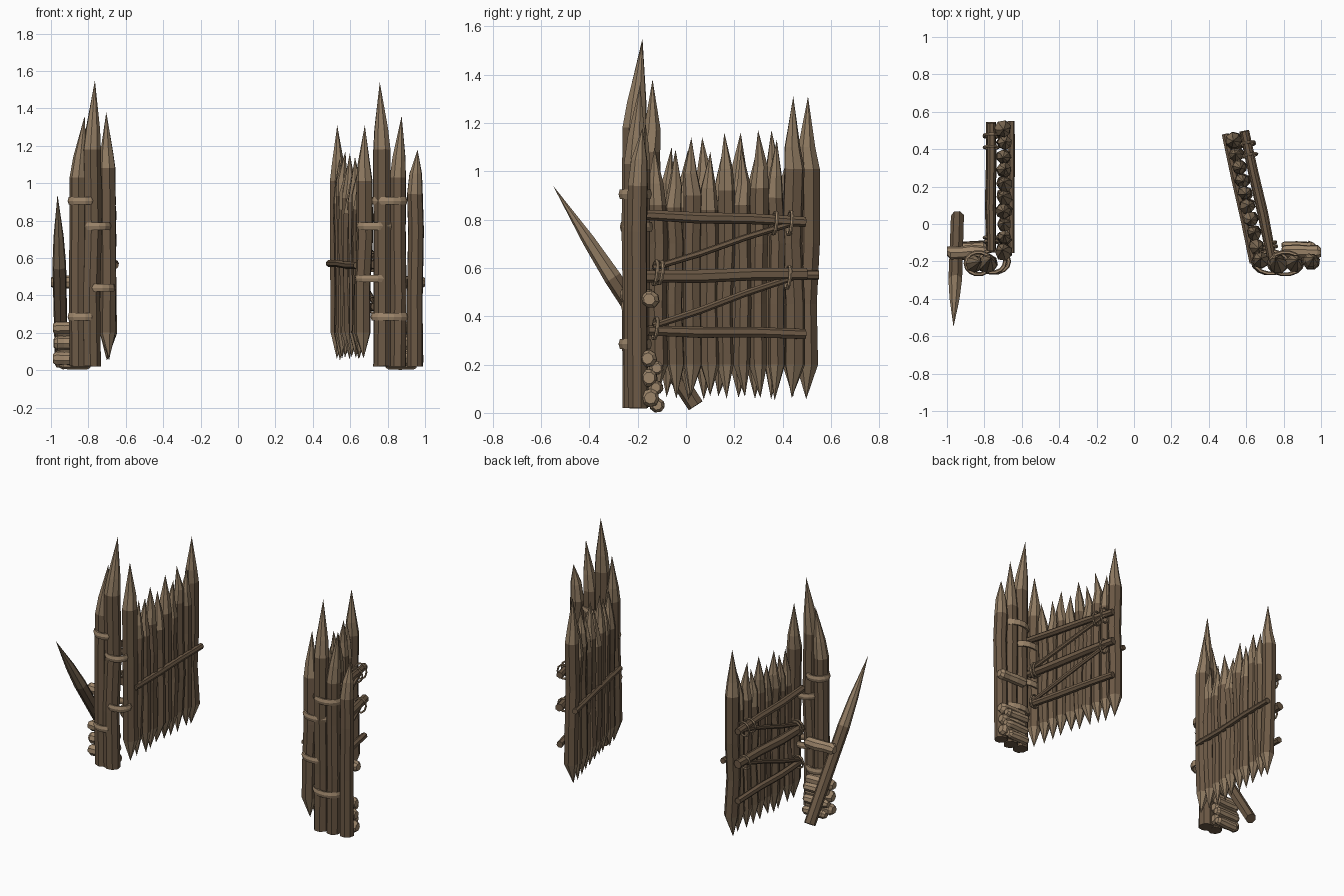
import bpy, bmesh, math, random
from mathutils import Vector as V

if "Cube" in bpy.data.objects:
    bpy.data.objects.remove(bpy.data.objects["Cube"])

random.seed(4)


def material(name, rgb):
    m = bpy.data.materials.new(name)
    m.diffuse_color = (*rgb, 1)
    m.use_nodes = True
    m.node_tree.nodes["Principled BSDF"].inputs["Base Color"].default_value = m.diffuse_color
    return m


MATS = [material("dark bark", (0.150, 0.100, 0.060)),
        material("cut wood", (0.275, 0.195, 0.120)),
        material("rope", (0.335, 0.235, 0.145))]
BARK, CUT, ROPE = 0, 1, 2


def finish(name, bm):
    bmesh.ops.recalc_face_normals(bm, faces=bm.faces)
    me = bpy.data.meshes.new(name)
    bm.to_mesh(me)
    bm.free()
    for m in MATS:
        me.materials.append(m)
    ob = bpy.data.objects.new(name, me)
    bpy.context.collection.objects.link(ob)


def log(name, pts, radii, cols, sides=8, wobble=0.06):
    """Faceted tube through points; a zero radius makes a sharp tip."""
    bm = bmesh.new()
    pts = [V(p) for p in pts]
    d = (pts[-1] - pts[0]).normalized()
    a = d.cross(V((0, 1, 0)) if abs(d.y) < 0.8 else V((0, 0, 1))).normalized()
    b = d.cross(a)
    turn = random.random()
    lump = [1 + random.uniform(-wobble, wobble) for _ in range(sides)]
    rings = []
    for p, r in zip(pts, radii):
        if r == 0:
            rings.append([bm.verts.new(p)] * sides)
            continue
        ring = []
        for i in range(sides):
            t = 2 * math.pi * (i + turn) / sides
            ring.append(bm.verts.new(p + (a * math.cos(t) + b * math.sin(t)) * r * lump[i]))
        rings.append(ring)
    for k in range(len(rings) - 1):
        lo, hi = rings[k], rings[k + 1]
        for i in range(sides):
            j = (i + 1) % sides
            f = bm.faces.new(dict.fromkeys((lo[i], lo[j], hi[j], hi[i])))
            f.material_index = cols[k]
    for k, c in ((0, cols[0]), (-1, cols[-1])):
        if radii[k] > 0:
            bm.faces.new(rings[k]).material_index = c
    finish(name, bm)


def rope_loop(name, c, a, b, thick, high, n=14):
    """Closed oval band round centre c with half axes a and b."""
    bm = bmesh.new()
    c, a, b = V(c), V(a), V(b)
    nrm = a.cross(b).normalized()
    rings = []
    for i in range(n):
        t = 2 * math.pi * i / n
        out = a * math.cos(t) + b * math.sin(t)
        o = out.normalized()
        rings.append([bm.verts.new(c + out + o * thick * math.cos(s * math.pi / 3)
                                   + nrm * high * math.sin(s * math.pi / 3)) for s in range(6)])
    for i in range(n):
        for s in range(6):
            p, q, s2 = rings[i], rings[(i + 1) % n], (s + 1) % 6
            bm.faces.new((p[s], q[s], q[s2], p[s2])).material_index = ROPE
    finish(name, bm)


# Front posts: x, y, radius, shoulder z, tip x, tip y, tip z
POSTS = [(-0.855, -0.21, 0.046, 1.05, -0.82, -0.20, 1.36),
         (-0.782, -0.215, 0.049, 1.20, -0.765, -0.18, 1.55),
         (0.77, -0.215, 0.049, 1.20, 0.758, -0.18, 1.54),
         (0.855, -0.21, 0.048, 1.05, 0.875, -0.19, 1.36),
         (0.945, -0.20, 0.044, 0.96, 0.96, -0.18, 1.18)]
for x, y, r, sh, tx, ty, tz in POSTS:
    j = lambda: random.uniform(-0.006, 0.006)
    log("front_post",
        [(x, y, 0.02), (x + j(), y + j(), 0.4), (x + j(), y + j(), 0.75),
         (x, y, sh - 0.02), (x + (tx - x) * 0.3, y + (ty - y) * 0.3, sh + 0.09), (tx, ty, tz)],
        [r, r, r, r, r * 0.8, 0], [BARK, BARK, BARK, CUT, CUT])

# Rope bindings round pairs of front posts
for x, y, z, rx in [(-0.832, -0.21, 0.905, 0.068), (-0.757, -0.20, 0.77, 0.068),
                    (-0.743, -0.20, 0.44, 0.075), (-0.832, -0.21, 0.285, 0.068),
                    (0.81, -0.21, 0.905, 0.085), (0.733, -0.205, 0.77, 0.088),
                    (0.725, -0.205, 0.49, 0.088), (0.81, -0.21, 0.285, 0.09)]:
    rope_loop("post_binding", (x, y, z), (rx, 0, 0), (0, 0.06, 0), 0.011, 0.023)


def gate_leaf(side, ox, oy, ax, ay, tip_first):
    axis = V((ax, ay, 0)).normalized()
    outer = V((axis.y, -axis.x, 0)) * side

    def P(u, w, z):
        return V((ox, oy, 0)) + axis * u + outer * w + V((0, 0, z))

    # Double-pointed stakes
    tips = [tip_first, 1.10, 1.09, 1.14, 1.08, 1.16, 1.10, 1.17, 1.13, 1.31]
    n = len(tips)
    for i, tz in enumerate(tips):
        u = 0.65 * i / (n - 1)
        end = i in (0, n - 1)
        r = 0.045 if end else random.uniform(0.036, 0.041)
        sh = tz - (0.30 if end else 0.24)
        j = lambda s=0.007: random.uniform(-s, s)
        log("gate_stake",
            [P(u + j(0.012), j(), 0.05 + abs(j(0.02))), P(u + j(), j(), 0.20), P(u + j(), j(), 0.45),
             P(u + j(), j(), 0.7), P(u + j(), j(), sh), P(u + j(), j(), sh + 0.09), P(u + j(0.014), j(0.01), tz)],
            [0, r, r * 0.97, r, r, r * 0.78, 0], [CUT, BARK, BARK, BARK, CUT, CUT], 7)

    # Outer crossbars, inner crossbar and two thin braces: u0, z0, u1, z1, offset, radius
    for name, u0, z0, u1, z1, w, r in [
            ("gate_crossbar", 0.0, 0.82, 0.685, 0.79, 0.066, 0.024),
            ("gate_crossbar", 0.01, 0.565, 0.69, 0.575, 0.068, 0.030),
            ("gate_crossbar", 0.02, 0.34, 0.685, 0.325, 0.066, 0.024),
            ("inner_crossbar", -0.01, 0.56, 0.695, 0.57, -0.038, 0.021),
            ("gate_brace", 0.04, 0.60, 0.63, 0.785, 0.070, 0.015),
            ("gate_brace", 0.04, 0.36, 0.63, 0.56, 0.070, 0.015)]:
        log(name, [P(u0, w, z0), P(u0 * 0.66 + u1 * 0.34, w + 0.004, z0 * 0.66 + z1 * 0.34 - 0.003),
                   P(u0 * 0.34 + u1 * 0.66, w, z0 * 0.34 + z1 * 0.66 + 0.003), P(u1, w, z1)],
            [r * 0.9, r, r * 0.95, r * 0.9], [BARK] * 3, 7)

    # Rope lashings round bar and brace ends
    for u, z, h in [(0.555, 0.785, 0.047), (0.62, 0.785, 0.05), (0.05, 0.58, 0.052),
                    (0.072, 0.58, 0.048), (0.612, 0.56, 0.047), (0.05, 0.35, 0.045)]:
        rope_loop("gate_lashing", P(u, 0.068, z), outer * 0.04, V((0, 0, h)) + axis * 0.006,
                  0.006, 0.008, 10)


gate_leaf(-1, -0.695, -0.145, 0, 1, 1.38)
gate_leaf(1, 0.670, -0.19, -0.21, 0.975, 1.31)

# Stacked short logs and a support log behind the posts on each side
for s in (-1, 1):
    for y, z, r, x1 in [(-0.155, 0.225, 0.036, 0.99), (-0.155, 0.145, 0.038, 0.985),
                        (-0.150, 0.062, 0.038, 0.99), (-0.125, 0.185, 0.03, 0.965),
                        (-0.125, 0.105, 0.03, 0.97), (-0.12, 0.032, 0.03, 0.955),
                        (-0.150, 0.47, 0.037, 1.0)]:
        xs = (0.79, 0.805, 0.87, 0.93, x1 - 0.02, x1)
        log("support_log" if z > 0.4 else "stacked_log",
            [(s * x, y + random.uniform(-0.005, 0.005), z) for x in xs],
            [r * k for k in (0.65, 0.95, 1.0, 0.92, 1.0, 0.65)], [ROPE] * 5, 8, 0.04)

# Leaning defensive stake on the left
base, tip = V((-0.945, 0.04, 0.03)), V((-0.965, -0.55, 0.94))
log("leaning_stake", [base.lerp(tip, t) for t in (0, 0.3, 0.58, 0.75, 1)],
    [0.036, 0.037, 0.038, 0.028, 0], [BARK, BARK, CUT, CUT], 7)
